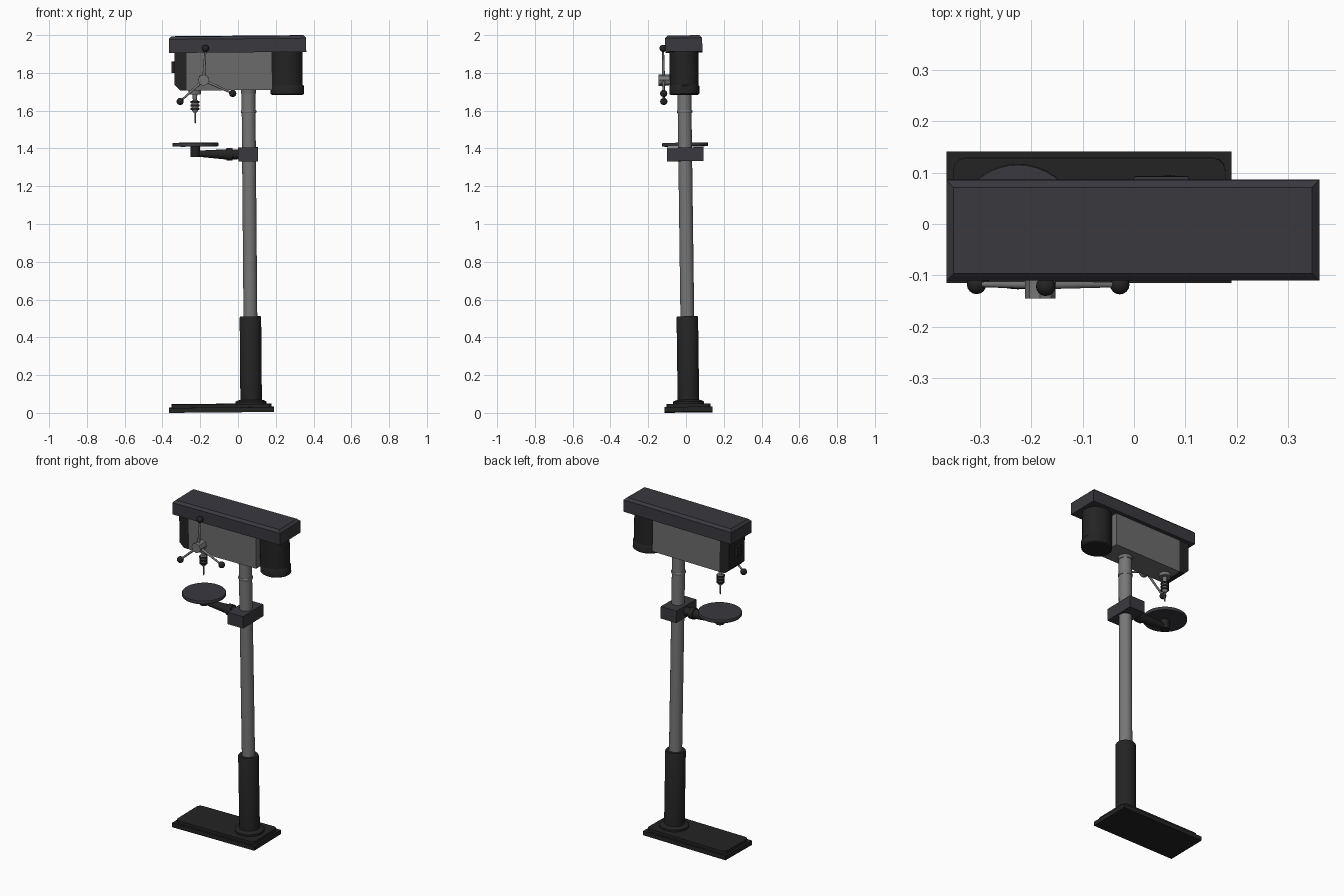
import bpy, bmesh, math
from mathutils import Matrix, Vector

if "Cube" in bpy.data.objects:
    bpy.data.objects.remove(bpy.data.objects["Cube"])


def material(name, rgb):
    m = bpy.data.materials.new(name)
    m.diffuse_color = (*rgb, 1)
    m.use_nodes = True
    m.node_tree.nodes["Principled BSDF"].inputs["Base Color"].default_value = m.diffuse_color
    return m


SLATE = material("slate cover", (0.040, 0.040, 0.050))
BLACK = material("black enamel", (0.017, 0.017, 0.017))
GREY = material("grey housing", (0.145, 0.150, 0.145))
STEEL = material("steel", (0.180, 0.185, 0.180))

YC = 0.0135          # centre line of the machine
COL = 0.07           # column x
SPIN = -0.2135       # spindle and table x
# the whole machine leans slightly to the left and forward
LEAN = (Matrix.Translation((0, 0, 0.0047)) @ Matrix.Rotation(math.radians(-0.5), 4, 'Y')
        @ Matrix.Rotation(math.radians(0.75), 4, 'X'))


def finish(name, bm, mat, smooth=False):
    bmesh.ops.recalc_face_normals(bm, faces=bm.faces)
    me = bpy.data.meshes.new(name)
    bm.to_mesh(me)
    bm.free()
    me.transform(LEAN)
    ob = bpy.data.objects.new(name, me)
    bpy.context.collection.objects.link(ob)
    me.materials.append(mat)
    if smooth:
        bpy.ops.object.select_all(action='DESELECT')
        ob.select_set(True)
        bpy.context.view_layer.objects.active = ob
        bpy.ops.object.shade_smooth_by_angle(angle=math.radians(35))
    return ob


def box(name, x, y, z, mat, bevel=0, pick=None, segments=1):
    """Box from (min, max) ranges; optionally bevel the edges chosen by pick."""
    bm = bmesh.new()
    bmesh.ops.create_cube(bm, size=1)
    for v in bm.verts:
        v.co = [(r[0] + r[1]) / 2 + c * (r[1] - r[0]) for c, r in zip(v.co, (x, y, z))]
    if bevel:
        edges = [e for e in bm.edges if pick(*[v.co for v in e.verts])]
        bmesh.ops.bevel(bm, geom=edges, offset=bevel, segments=segments,
                        profile=0.5, affect='EDGES')
    return finish(name, bm, mat)


def lathe(name, profile, origin, mat, n=32, axis=(0, 0, 1), sy=1.0):
    """Closed solid of revolution from (radius, height) pairs."""
    bm = bmesh.new()
    rot = Vector((0, 0, 1)).rotation_difference(Vector(axis)).to_matrix()
    rings = []
    for r, h in profile:
        ring = []
        for i in range(n):
            a = 2 * math.pi * i / n
            p = Vector((r * math.cos(a), r * math.sin(a) * sy, h))
            ring.append(bm.verts.new(Vector(origin) + rot @ p))
        rings.append(ring)
    for a, b in zip(rings, rings[1:]):
        for i in range(n):
            j = (i + 1) % n
            bm.faces.new((a[i], a[j], b[j], b[i]))
    bm.faces.new(rings[0])
    bm.faces.new(rings[-1])
    return finish(name, bm, mat, True)


def rod(name, p, q, r0, r1, mat, n=12):
    d = Vector(q) - Vector(p)
    return lathe(name, [(r0, 0), (r1, d.length)], p, mat, n, d.normalized())


def mid(half):
    return (YC - half, YC + half)


upright = lambda a, b: abs(a.z - b.z) > 0.01

# Stepped base
box("base_plate", (-0.365, 0.19), mid(0.128), (0, 0.026), BLACK)
box("base_step", (-0.352, 0.178), mid(0.116), (0.026, 0.043), BLACK, 0.025, upright, 3)

# Column with its foot sleeve and rings
lathe("column_foot", [(0.082, 0.043), (0.082, 0.054), (0.070, 0.060), (0.057, 0.064),
                      (0.057, 0.500), (0.054, 0.506)], (COL, YC, 0), BLACK)
lathe("column", [(0.0365, 0.50), (0.0365, 1.72)], (COL, YC, 0), STEEL)
lathe("column_ring", [(0.039, 1.583), (0.041, 1.587), (0.041, 1.593), (0.039, 1.597)],
      (COL, YC, 0), STEEL)
lathe("column_collar", [(0.040, 1.685), (0.040, 1.71)], (COL, YC, 0), GREY)

# Head housing with dark nose and switch
box("head_housing", (-0.257, 0.197), mid(0.075), (1.705, 1.906), GREY)
box("head_nose", (-0.320, -0.257), mid(0.075), (1.706, 1.906), BLACK, 0.028,
    lambda a, b: max(a.x, b.x) < -0.3 and max(a.z, b.z) < 1.75)
box("switch", (-0.337, -0.320), mid(0.020), (1.797, 1.857), BLACK)

# Belt cover with chamfered top edge
box("belt_cover", (-0.348, 0.378), mid(0.098), (1.905, 1.991), SLATE, 0.014,
    lambda a, b: min(a.z, b.z) > 1.95)

# Motor
lathe("motor", [(0.085, 1.725), (0.085, 1.906)], (0.2725, YC, 0), BLACK, sy=0.9)
lathe("motor_end_cap", [(0.080, 1.676), (0.088, 1.682), (0.088, 1.722), (0.083, 1.729)],
      (0.276, YC, 0), BLACK, sy=0.9)

# Feed handle: hub, three spokes and ball grips
hub = Vector((-0.167, -0.096, 1.760))
lathe("feed_hub", [(0.030, 0), (0.030, 0.064)], (hub.x, -0.058, hub.z), STEEL, 8, (0, -1, 0))
for i, (dx, dz) in enumerate([(0.012, 0.168), (-0.125, -0.112), (0.154, -0.072)]):
    tip = hub + Vector((dx, 0, dz))
    rod(f"feed_spoke_{i + 1}", hub, tip, 0.008, 0.005, STEEL)
    ball = [(max(0.019 * math.sin(math.pi * k / 10), 0.0005), -0.019 * math.cos(math.pi * k / 10))
            for k in range(11)]
    lathe(f"feed_grip_{i + 1}", ball, tip, BLACK, 16)

# Spindle, chuck and drill bit
lathe("quill", [(0.033, 1.684), (0.033, 1.71)], (SPIN, YC, 0), GREY)
lathe("spindle", [(0.011, 1.645), (0.013, 1.69)], (SPIN, YC, 0), STEEL, 16)
lathe("chuck", [(0.010, 1.588), (0.017, 1.600), (0.019, 1.648), (0.012, 1.654)],
      (SPIN, YC, 0), STEEL, 20)
for i, z in enumerate((1.607, 1.625, 1.643)):
    lathe(f"chuck_band_{i + 1}", [(0.023, z - 0.005), (0.023, z + 0.005)],
          (SPIN, YC, 0), BLACK, 20)
lathe("drill_bit", [(0.001, 1.528), (0.004, 1.535), (0.004, 1.59)], (SPIN, YC, 0), STEEL, 10)

# Work table on its arm, clamped to the column
lathe("work_table", [(0.120, 1.408), (0.122, 1.411), (0.122, 1.424), (0.120, 1.427)],
      (SPIN, YC, 0), SLATE, 40)
lathe("table_post", [(0.025, 1.352), (0.025, 1.410)], (SPIN, YC, 0), BLACK, 20)
rod("table_arm", (SPIN, YC, 1.370), (-0.040, YC, 1.364), 0.015, 0.028, BLACK, 20)
lathe("arm_collar", [(0.033, 0), (0.033, 0.030), (0.026, 0.032), (0.026, 0.07)],
      (-0.048, YC, 1.364), BLACK, 24, (1, 0, 0))
box("column_clamp", (0.013, 0.118), mid(0.097), (1.327, 1.400), SLATE)
